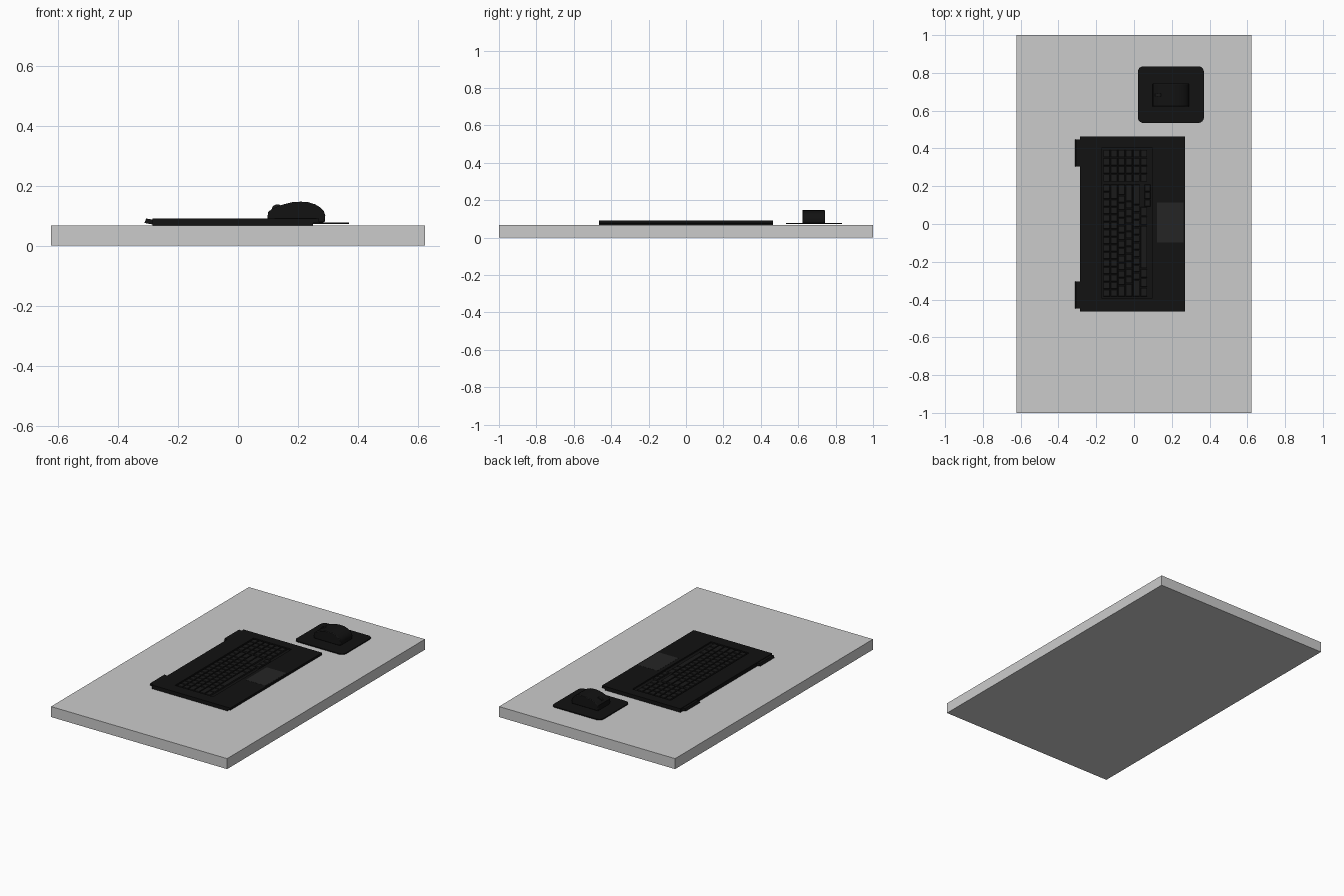
import bpy, bmesh, math
from mathutils import Matrix

if "Cube" in bpy.data.objects:
    bpy.data.objects.remove(bpy.data.objects["Cube"])


def material(name, v):
    m = bpy.data.materials.new(name)
    m.diffuse_color = (v, v, v, 1)
    m.use_nodes = True
    m.node_tree.nodes["Principled BSDF"].inputs["Base Color"].default_value = m.diffuse_color
    return m


BLACK = material("black_plastic", 0.006)
KEY = material("key_plastic", 0.010)
PAD = material("touchpad_grey", 0.018)


def finish(name, bm, mat=None):
    bmesh.ops.recalc_face_normals(bm, faces=bm.faces)
    me = bpy.data.meshes.new(name)
    bm.to_mesh(me)
    bm.free()
    ob = bpy.data.objects.new(name, me)
    bpy.context.collection.objects.link(ob)
    if mat:
        me.materials.append(mat)
    return ob


def add_box(bm, x0, x1, y0, y1, z0, z1, taper=0.0):
    vs = bmesh.ops.create_cube(bm, size=1)["verts"]
    for v in vs:
        t = taper if v.co.z > 0 else 0
        v.co = (x1 - t if v.co.x > 0 else x0 + t,
                y1 - t if v.co.y > 0 else y0 + t,
                z1 if v.co.z > 0 else z0)


def box(name, *dims, mat=None):
    bm = bmesh.new()
    add_box(bm, *dims)
    return finish(name, bm, mat)


def prism(name, pts, y0, y1, mat):
    # extrude an x-z profile along y
    bm = bmesh.new()
    f = bm.faces.new([bm.verts.new((x, y0, z)) for x, z in pts])
    ext = bmesh.ops.extrude_face_region(bm, geom=[f])["geom"]
    for v in ext:
        if isinstance(v, bmesh.types.BMVert):
            v.co.y = y1
    return finish(name, bm, mat)


def smooth(ob, angle=35):
    bpy.ops.object.select_all(action="DESELECT")
    ob.select_set(True)
    bpy.context.view_layer.objects.active = ob
    bpy.ops.object.shade_smooth_by_angle(angle=math.radians(angle))


# desk slab
box("desk_slab", -0.623, 0.623, -1, 1, 0, 0.067)

# laptop base with a stepped front lip
base = prism("laptop_base", [(-0.285, 0.067), (0.25, 0.067), (0.25, 0.075), (0.27, 0.077),
                             (0.27, 0.091), (-0.285, 0.091)], -0.464, 0.464, BLACK)

# recessed keyboard well
cutter = box("keyboard_well_cutter", -0.172, 0.098, -0.392, 0.402, 0.082, 0.12)
cutter.hide_render = True
cutter.hide_viewport = True
mod = base.modifiers.new("well", "BOOLEAN")
mod.object = cutter
mod.operation = "DIFFERENCE"
mod.solver = "EXACT"

# tilted hinge mounts
for side, (y0, y1) in {"right": (0.305, 0.448), "left": (-0.448, -0.305)}.items():
    prism("hinge_mount_" + side, [(-0.312, 0.076), (-0.306, 0.091), (-0.27, 0.084),
                                  (-0.274, 0.069)], y0, y1, BLACK)

# touchpad
box("touchpad", 0.122, 0.262, -0.097, 0.115, 0.088, 0.0917, mat=PAD)

# keyboard keys: widths per row in key units
ROWS = [[1] * 15,
        [1] * 13 + [2],
        [1.5] + [1] * 12 + [1.5],
        [1.75] + [1] * 11 + [2.25],
        [2.25] + [1] * 10 + [2.75],
        [1.25] * 3 + [5.75] + [1.25] * 2]
PITCH, UNIT, GAP, X0, Y0 = 0.0395, 0.0397, 0.002, -0.165, -0.385
bm = bmesh.new()


def add_key(x, y, w, d=PITCH):
    add_box(bm, x + GAP, x + d - GAP, y + GAP, y + w - GAP, 0.081, 0.0902, 0.002)


for r, row in enumerate(ROWS):
    y = Y0
    for w in row:
        add_key(X0 + r * PITCH, y, w * UNIT)
        y += w * UNIT
# arrow keys
for i in range(3):
    add_key(0.053, Y0 + (12 + i) * UNIT, UNIT, 0.036)
# number pad
for r in range(6):
    for c in range(4):
        add_key(X0 + r * PITCH, 0.222 + c * 0.0432, 0.0432)
finish("keyboard_keys", bm, KEY)

# mouse mat with rounded corners
bm = bmesh.new()
add_box(bm, 0.02, 0.37, 0.535, 0.835, 0.072, 0.078)
edges = [e for e in bm.edges if abs(e.verts[0].co.z - e.verts[1].co.z) > 0.004]
bmesh.ops.bevel(bm, geom=edges, offset=0.03, segments=6, profile=0.5, affect="EDGES")
finish("mouse_mat", bm, BLACK)

# mouse body
profile = [(0.102, 0.078), (0.098, 0.095), (0.101, 0.113), (0.115, 0.124), (0.135, 0.132),
           (0.155, 0.139), (0.18, 0.145), (0.21, 0.147), (0.235, 0.145), (0.257, 0.138),
           (0.274, 0.128), (0.286, 0.115), (0.291, 0.100), (0.289, 0.078)]
body = prism("mouse_body", profile, 0.622, 0.743, BLACK)
bev = body.modifiers.new("soft_edges", "BEVEL")
bev.width = 0.004
bev.segments = 2
bev.angle_limit = math.radians(50)
smooth(body)

# scroll wheel
bm = bmesh.new()
bmesh.ops.create_cone(bm, cap_ends=True, segments=20, radius1=0.019, radius2=0.019, depth=0.016,
                      matrix=Matrix.Translation((0.131, 0.683, 0.119)) @ Matrix.Rotation(math.pi / 2, 4, "X"))
smooth(finish("scroll_wheel", bm, KEY))
